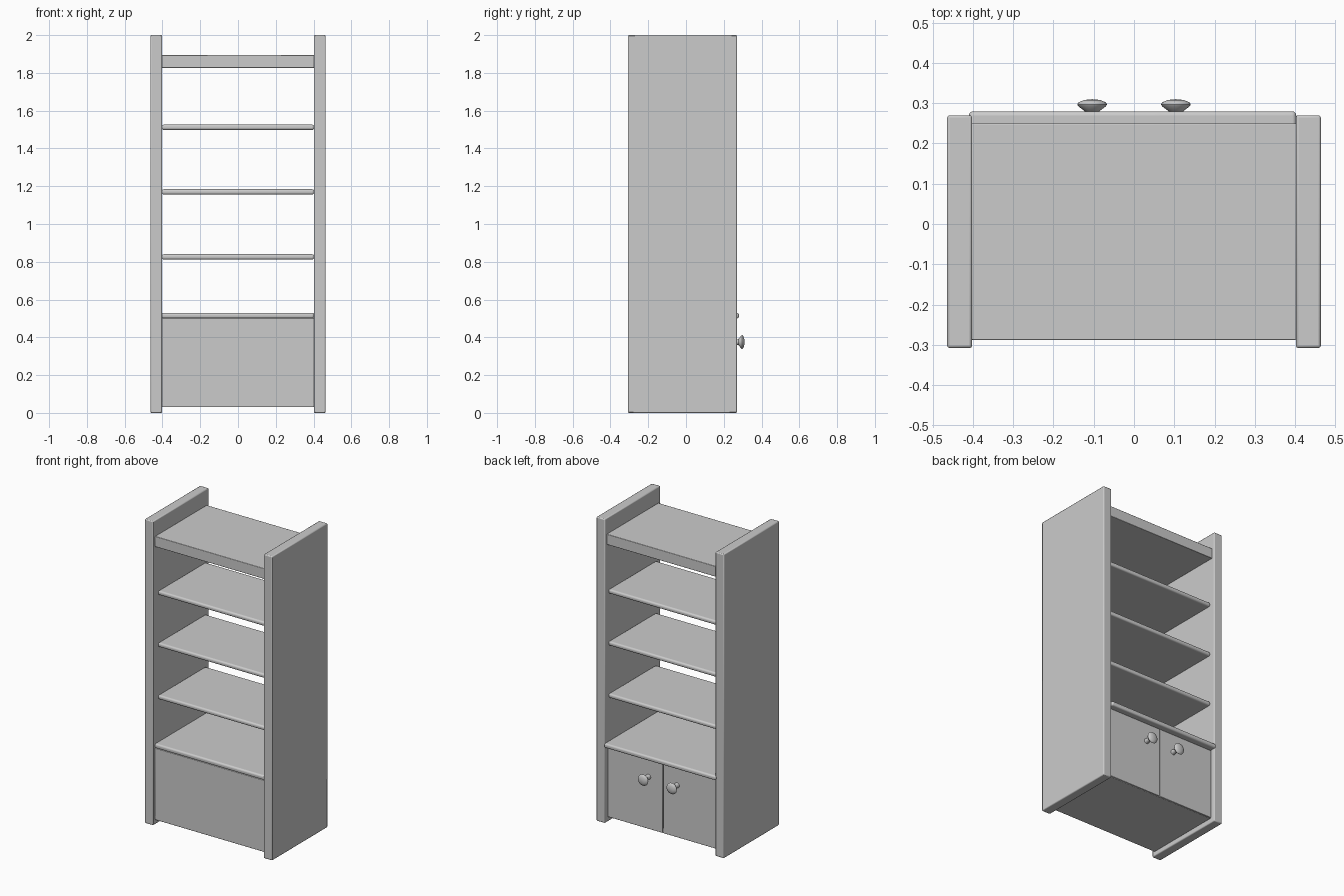
import bpy, bmesh, math

if "Cube" in bpy.data.objects:
    bpy.data.objects.remove(bpy.data.objects["Cube"])


def finish(obj, bevel=0.0, segments=2):
    if bevel:
        mod = obj.modifiers.new("soft_edges", "BEVEL")
        mod.width = bevel
        mod.segments = segments
    bpy.ops.object.select_all(action='DESELECT')
    obj.select_set(True)
    bpy.context.view_layer.objects.active = obj
    bpy.ops.object.shade_smooth_by_angle(angle=math.radians(40))
    return obj


def board(name, x, y, z, bevel=0.003, segments=2):
    """Box given by its (min, max) range on each axis."""
    bpy.ops.mesh.primitive_cube_add(size=1)
    obj = bpy.context.object
    obj.name = name
    for v in obj.data.vertices:
        v.co = [r[0] if c < 0 else r[1] for c, r in zip(v.co, (x, y, z))]
    return finish(obj, bevel, segments)


def lathe(name, profile, loc, steps=24):
    """Spin (radius, y) points around the y axis."""
    bm = bmesh.new()
    verts = [bm.verts.new((r, y, 0)) for r, y in profile]
    edges = [bm.edges.new(p) for p in zip(verts, verts[1:])]
    bmesh.ops.spin(bm, geom=verts + edges, cent=(0, 0, 0), axis=(0, 1, 0),
                   angle=math.tau, steps=steps)
    bmesh.ops.remove_doubles(bm, verts=bm.verts, dist=1e-5)
    bmesh.ops.recalc_face_normals(bm, faces=bm.faces)
    mesh = bpy.data.meshes.new(name)
    bm.to_mesh(mesh)
    bm.free()
    obj = bpy.data.objects.new(name, mesh)
    bpy.context.collection.objects.link(obj)
    obj.location = loc
    return finish(obj)


INNER = (-0.403, 0.403)

# Tall side panels
board("side_panel_left", (-0.464, -0.402), (-0.308, 0.27), (0, 2), 0.006)
board("side_panel_right", (0.402, 0.464), (-0.308, 0.27), (0, 2), 0.006)

# Thick top board
board("top_board", INNER, (-0.288, 0.25), (1.826, 1.895))

# Open shelves with rounded edges
for i, z in enumerate((0.812, 1.156, 1.498)):
    board(f"shelf_{i + 1}", INNER, (-0.26, 0.235), (z, z + 0.028), 0.011, 4)

# Cabinet: top, base, closed panel
board("cabinet_top", (-0.41, 0.403), (-0.288, 0.28), (0.5, 0.53), 0.011, 4)
board("cabinet_base", INNER, (-0.288, 0.235), (0.03, 0.06))
board("cabinet_back_panel", INNER, (-0.288, -0.265), (0.03, 0.502))

# Pair of doors with turned knobs
knob = [(0, 0), (0.017, 0), (0.014, 0.02), (0.015, 0.037), (0.022, 0.043),
        (0.034, 0.052), (0.037, 0.057), (0.034, 0.062), (0.02, 0.068), (0, 0.07)]
for side, s in (("left", -1), ("right", 1)):
    xs = sorted((s * 0.002, s * 0.402))
    board(f"door_{side}", xs, (0.21, 0.241), (0.032, 0.498))
    lathe(f"knob_{side}", knob, (s * 0.104, 0.24, 0.375))
